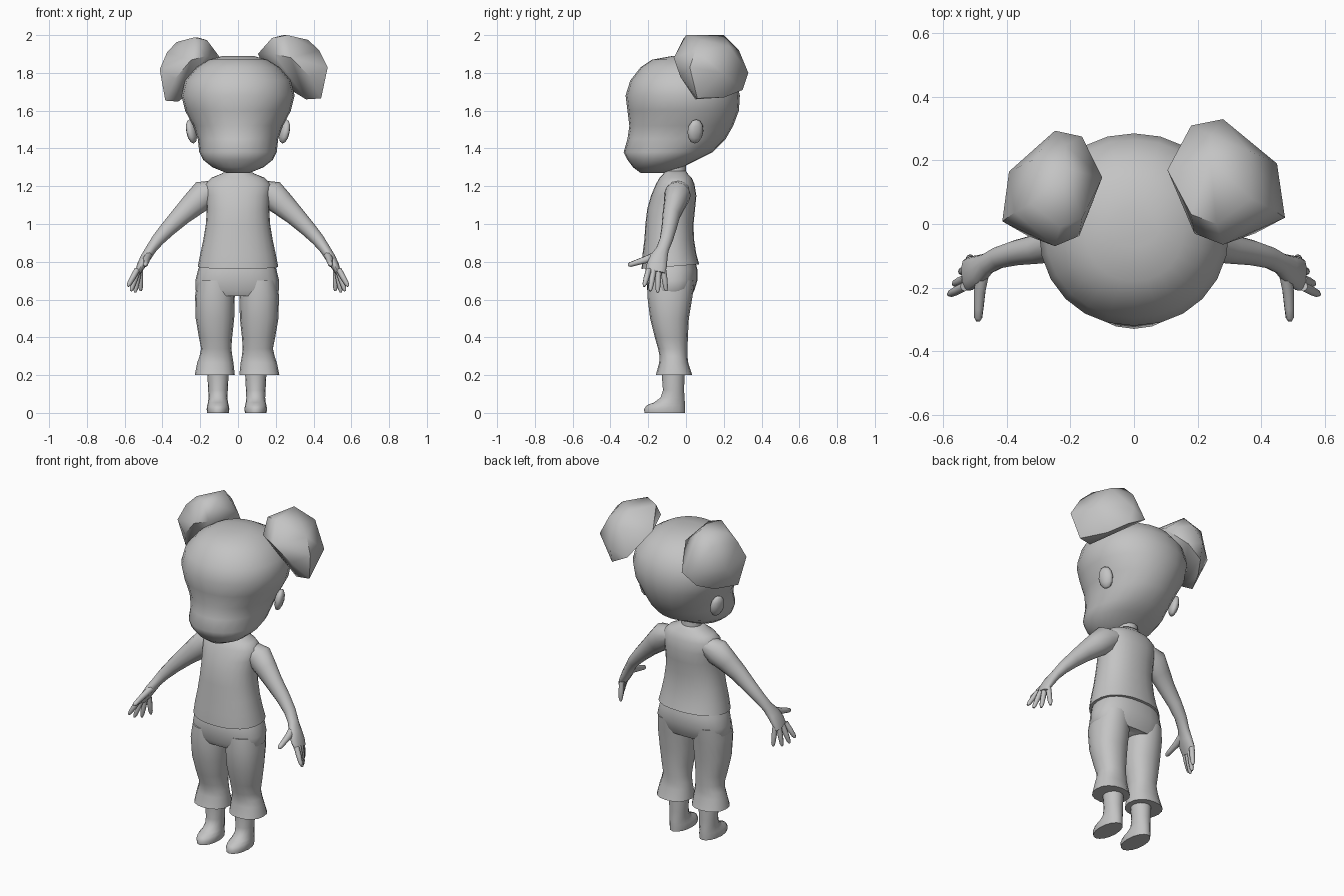
import bpy, bmesh, math
from mathutils import Vector, Matrix

cube = bpy.data.objects.get("Cube")
if cube:
    bpy.data.objects.remove(cube, do_unlink=True)

GREY = (0.55, 0.55, 0.55, 1)
clay = bpy.data.materials.new("clay_grey")
clay.use_nodes = True
clay.diffuse_color = GREY
clay.node_tree.nodes["Principled BSDF"].inputs["Base Color"].default_value = GREY


def finish(name, bm, angle=60):
    bmesh.ops.recalc_face_normals(bm, faces=bm.faces)
    mesh = bpy.data.meshes.new(name)
    bm.to_mesh(mesh)
    bm.free()
    mesh.materials.append(clay)
    obj = bpy.data.objects.new(name, mesh)
    bpy.context.collection.objects.link(obj)
    bpy.ops.object.select_all(action="DESELECT")
    obj.select_set(True)
    bpy.context.view_layer.objects.active = obj
    bpy.ops.object.shade_smooth_by_angle(angle=math.radians(angle))
    return obj


def skin(name, rings, angle=60):
    """Bridge rings of points and cap both ends."""
    bm = bmesh.new()
    loops = [[bm.verts.new(p) for p in ring] for ring in rings]
    n = len(loops[0])
    for a, b in zip(loops, loops[1:]):
        for i in range(n):
            j = (i + 1) % n
            bm.faces.new((a[i], a[j], b[j], b[i]))
    bm.faces.new(loops[0])
    bm.faces.new(loops[-1])
    return finish(name, bm, angle)


def stack(name, levels, cx=0.0, n=20, power=1.0):
    """Level rings given as (z, front y, back y, half width, optional x shift)."""
    def soft(v):
        return math.copysign(abs(v) ** power, v)
    rings = []
    for z, front, back, half, *shift in levels:
        x0 = cx + (shift[0] if shift else 0)
        ring = []
        for i in range(n):
            t = math.tau * i / n
            ring.append((x0 + half * soft(math.cos(t)),
                         (front + back) / 2 + (back - front) / 2 * soft(math.sin(t)), z))
        rings.append(ring)
    return skin(name, rings)


def limb(name, path, side, n=12):
    """Tube along (x, y, z, thickness, depth) stations."""
    pts = [Vector(p[:3]) for p in path]
    rings = []
    for k, p in enumerate(path):
        t = (pts[min(k + 1, len(pts) - 1)] - pts[max(k - 1, 0)]).normalized()
        u = t.cross(Vector((0, 1, 0))).normalized()
        v = t.cross(u)
        ring = []
        for i in range(n):
            a = math.tau * i / n
            q = pts[k] + u * p[3] * math.cos(a) + v * p[4] * math.sin(a)
            ring.append((side * q.x, q.y, q.z))
        rings.append(ring)
    return skin(name, rings)


# Head and neck
stack("head", [
    (1.27, -.24, -.11, .06), (1.30, -.28, -.02, .135), (1.34, -.31, .06, .185),
    (1.38, -.33, .14, .205), (1.45, -.31, .21, .213), (1.52, -.3, .25, .238),
    (1.6, -.31, .28, .28), (1.68, -.32, .285, .3), (1.76, -.295, .265, .28),
    (1.83, -.24, .21, .22), (1.87, -.18, .14, .155), (1.89, -.07, .05, .08)],
    n=24, power=.95)
stack("neck", [(1.2, -.12, .01, .065), (1.27, -.115, .0, .06), (1.4, -.11, .0, .06)], n=12)

# Shirt, with a hem that dips at the front
shirt = stack("shirt", [
    (.775, -.235, .07, .213), (.84, -.23, .055, .2), (.92, -.22, .042, .183),
    (1.0, -.215, .04, .17), (1.08, -.205, .048, .165), (1.15, -.185, .055, .17),
    (1.21, -.16, .045, .175), (1.245, -.14, .03, .14), (1.265, -.12, .01, .09),
    (1.28, -.115, .0, .065)], n=24, power=.9)
for v in shirt.data.vertices:
    if v.co.z < .78:
        v.co.z += .08 * (v.co.y + .08)

# Trouser seat
stack("trouser_seat", [
    (.62, -.19, .03, .2), (.65, -.205, .045, .222), (.7, -.21, .06, .222),
    (.76, -.215, .06, .207), (.8, -.2, .05, .19)], cx=-.004, n=24, power=.85)

# Buns: lumpy hulls, the right one slightly smaller
BUN = [
    (.105, .17, 1.9), (.18, .03, 1.985), (.26, 0, 2), (.24, .2, 2), (.37, .08, 1.975),
    (.36, .23, 1.94), (.43, .05, 1.92), (.475, .02, 1.83), (.45, .19, 1.8),
    (.28, .33, 1.8), (.18, .31, 1.77), (.44, .06, 1.665), (.36, .2, 1.67),
    (.36, .05, 1.66), (.28, -.065, 1.88), (.19, -.03, 1.9), (.38, -.03, 1.78),
    (.29, .3, 1.71), (.24, .28, 1.92)]


def bun(name, place):
    bm = bmesh.new()
    for p in BUN:
        bm.verts.new(place(*p))
    hull = bmesh.ops.convex_hull(bm, input=bm.verts)
    bmesh.ops.delete(bm, geom=[g for g in hull["geom_interior"]
                               if isinstance(g, bmesh.types.BMVert)], context="VERTS")
    return finish(name, bm, 50)


bun("left_bun", lambda x, y, z: (x, y, z))
bun("right_bun", lambda x, y, z: (-.1 - (x - .105) * .85, -.01 + y * .92, z - .012))

for side, label in ((1, "left"), (-1, "right")):
    # Ear
    bm = bmesh.new()
    tilt = (Matrix.Translation((side * .246, .05, 1.49))
            @ Matrix.Rotation(side * .35, 4, "Z") @ Matrix.Rotation(side * .2, 4, "Y")
            @ Matrix.Diagonal((.026, .045, .065, 1)))
    bmesh.ops.create_uvsphere(bm, u_segments=10, v_segments=6, radius=1, matrix=tilt)
    finish(label + "_ear", bm)

    # Arm running into the palm
    limb(label + "_arm", [
        (.11, -.04, 1.185, .05, .06), (.18, -.045, 1.155, .078, .07),
        (.235, -.06, 1.105, .066, .058), (.3, -.078, 1.045, .053, .047),
        (.37, -.09, .975, .042, .04), (.425, -.105, .915, .034, .035),
        (.462, -.125, .865, .028, .034), (.49, -.145, .82, .027, .048),
        (.513, -.155, .78, .023, .054), (.53, -.16, .745, .015, .05)], side)

    # Fingers and thumb
    for k, (base, tip) in enumerate([
            ((.533, -.197, .76), (.583, -.222, .67)), ((.53, -.172, .755), (.567, -.19, .645)),
            ((.525, -.145, .755), (.545, -.15, .637)), ((.518, -.12, .76), (.515, -.105, .645))]):
        a, b = Vector(base), Vector(tip)
        limb(f"{label}_finger_{k + 1}", [
            (*a.lerp(b, f), r, r) for f, r in
            ((0, .015), (.45, .015), (.85, .012), (1, .006))], side, 8)
    limb(label + "_thumb", [
        (.475, -.15, .835, .02, .025), (.485, -.21, .812, .019, .02),
        (.488, -.265, .795, .015, .015), (.49, -.295, .785, .013, .013),
        (.491, -.306, .782, .006, .006)], side, 8)

    # Trouser leg with a gathered, flared cuff
    legs = [(.7, -.2, .045, .095, .115), (.62, -.205, .035, .105, .117),
            (.5, -.19, .015, .102, .117), (.4, -.165, .01, .088, .114),
            (.34, -.148, .008, .08, .11), (.3, -.14, .008, .087, .112),
            (.265, -.142, .012, .096, .115), (.2, -.16, .033, .106, .118)]
    stack(label + "_trouser_leg",
          [(z, f, b, h, side * s) for z, f, b, h, s in legs], cx=-.005, n=16, power=.9)

    # Shin and foot
    stack(label + "_foot", [
        (0, -.22, -.005, .057), (.02, -.222, -.005, .06), (.04, -.208, -.005, .057),
        (.055, -.17, -.006, .053), (.08, -.135, -.008, .05), (.12, -.122, -.01, .052),
        (.2, -.128, -.008, .056), (.28, -.125, -.01, .055)],
        cx=-.006 + side * .1, n=16)
